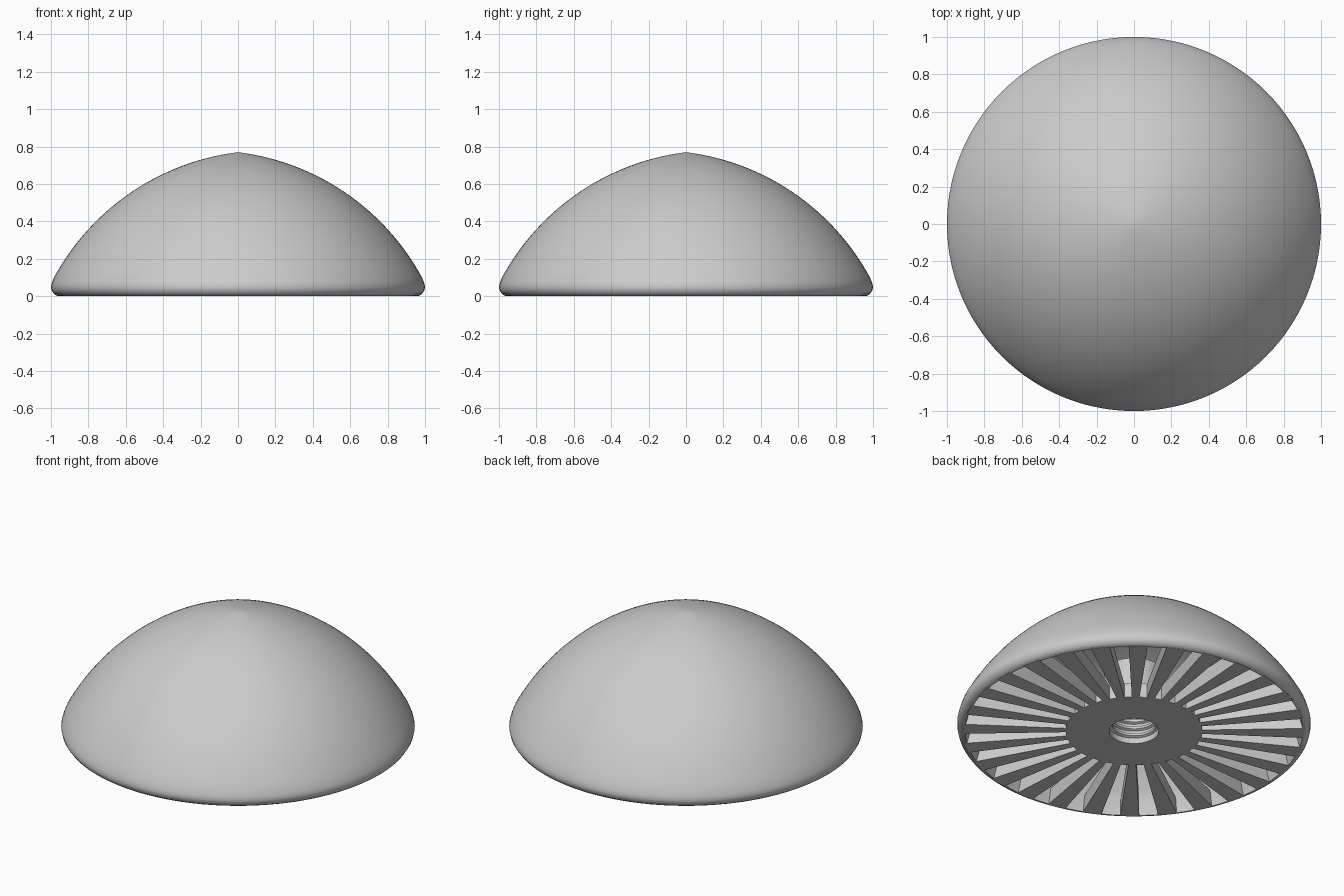
import bpy, bmesh, math

cube = bpy.data.objects.get("Cube")
if cube:
    bpy.data.objects.remove(cube, do_unlink=True)

GILLS = 28
PLATE = 0.09          # thickness of gills and hub plate
SEGMENTS = 112

grey = bpy.data.materials.new("plain grey")
grey.use_nodes = True
colour = (0.6, 0.6, 0.6, 1)
grey.diffuse_color = colour
grey.node_tree.nodes["Principled BSDF"].inputs["Base Color"].default_value = colour


def add_object(name, bm, smooth=True):
    bmesh.ops.recalc_face_normals(bm, faces=bm.faces)
    mesh = bpy.data.meshes.new(name)
    bm.to_mesh(mesh)
    bm.free()
    mesh.materials.append(grey)
    obj = bpy.data.objects.new(name, mesh)
    bpy.context.collection.objects.link(obj)
    if smooth:
        bpy.ops.object.select_all(action="DESELECT")
        obj.select_set(True)
        bpy.context.view_layer.objects.active = obj
        bpy.ops.object.shade_smooth_by_angle(angle=math.radians(35))
    return obj


def revolve(name, profile, closed=False):
    bm = bmesh.new()
    verts = [bm.verts.new((r, 0, z)) for r, z in profile]
    pairs = list(zip(verts, verts[1:]))
    if closed:
        pairs.append((verts[-1], verts[0]))
    edges = [bm.edges.new(p) for p in pairs]
    bmesh.ops.spin(bm, geom=verts + edges, cent=(0, 0, 0), axis=(0, 0, 1),
                   angle=math.tau, steps=SEGMENTS, use_duplicate=False)
    bmesh.ops.remove_doubles(bm, verts=bm.verts, dist=1e-5)
    return add_object(name, bm)


def dome_arc(radius, apex, reach, steps=28):
    """Slightly pointed arc from the apex out to the given reach."""
    start = math.radians(7)
    end = math.asin(math.sin(start) + reach / radius)
    angles = [start + (end - start) * i / steps for i in range(steps + 1)]
    return [(radius * (math.sin(a) - math.sin(start)),
             apex - radius * (math.cos(start) - math.cos(a))) for a in angles]


# Domed cap: outer skin, rounded rim and hollow inside
outer = dome_arc(1.30, 0.77, 0.985)
inner = dome_arc(1.25, 0.71, 0.93)
rim = [(0.995, 0.07), (1.0, 0.05), (0.996, 0.03), (0.985, 0.013), (0.97, 0.003), (0.955, 0)]
revolve("cap_shell", outer + rim + inner[::-1])

# Hub: flat plate with a raised boss and a threaded socket
thread = []
for i in range(6):
    z = 0.02 + i * 0.045
    thread += [(0.14, z), (0.14, z + 0.015), (0.125, z + 0.022), (0.125, z + 0.037)]
hub = [(0, 0.38), (0.17, 0.38), (0.17, PLATE), (0.386, PLATE), (0.386, 0), (0.14, 0)]
revolve("hub_socket", hub + thread + [(0.14, 0.31), (0, 0.31)])

# Radial gills: wedge-shaped bars from the hub to the rim
bm = bmesh.new()
half = math.pi / GILLS / 2
for i in range(GILLS):
    a = math.tau * i / GILLS
    corners = [(0.38, a - half), (0.965, a - half), (0.965, a + half), (0.38, a + half)]
    base = bm.faces.new([bm.verts.new((r * math.cos(t), r * math.sin(t), 0)) for r, t in corners])
    top = bmesh.ops.extrude_face_region(bm, geom=[base])["geom"]
    bmesh.ops.translate(bm, vec=(0, 0, PLATE),
                        verts=[v for v in top if isinstance(v, bmesh.types.BMVert)])
add_object("gills", bm, smooth=False)
